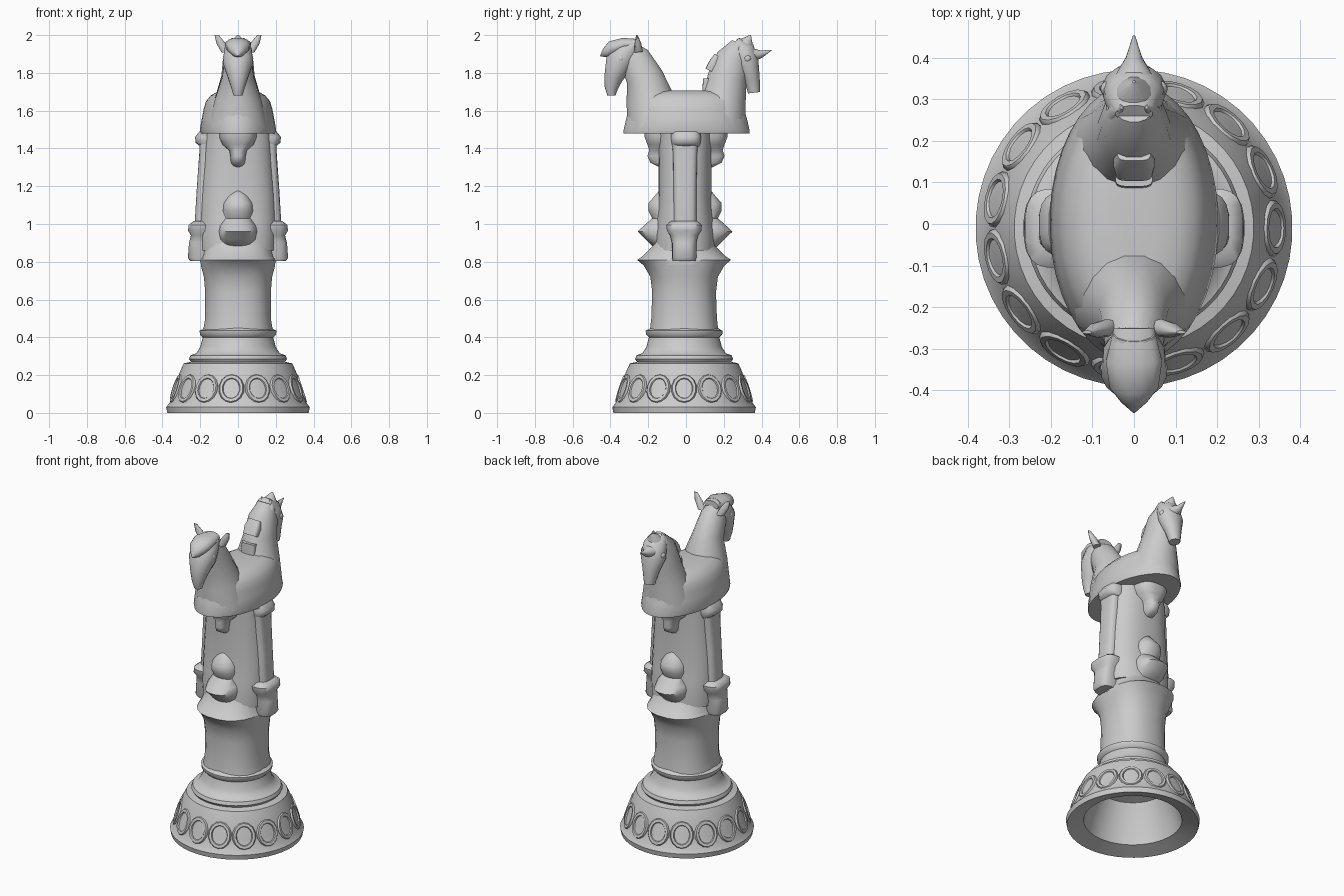
import bpy, bmesh, math
from mathutils import Vector, Matrix


def make_object(name, rings, cap=True, angle=50):
    """Skin a list of closed point rings into one mesh."""
    bm = bmesh.new()
    loops = [[bm.verts.new(p) for p in ring] for ring in rings]
    n = len(loops[0])
    for a, b in zip(loops, loops[1:]):
        for i in range(n):
            j = (i + 1) % n
            bm.faces.new((a[i], a[j], b[j], b[i]))
    if cap:
        bm.faces.new(loops[0][::-1])
        bm.faces.new(loops[-1])
    bmesh.ops.recalc_face_normals(bm, faces=bm.faces)
    me = bpy.data.meshes.new(name)
    bm.to_mesh(me)
    bm.free()
    ob = bpy.data.objects.new(name, me)
    bpy.context.collection.objects.link(ob)
    bpy.ops.object.select_all(action='DESELECT')
    bpy.context.view_layer.objects.active = ob
    ob.select_set(True)
    bpy.ops.object.shade_smooth_by_angle(angle=math.radians(angle))
    return ob


def oval(n, power):
    """Unit superellipse; a higher power is boxier."""
    pts = []
    for i in range(n):
        t = 2 * math.pi * (i + 0.5) / n
        c, s = math.cos(t), math.sin(t)
        pts.append((math.copysign(abs(c) ** (2 / power), c),
                    math.copysign(abs(s) ** (2 / power), s)))
    return pts


def stack(name, sections, power=2, n=32, cx=0, cy=0, angle=50):
    """Horizontal oval sections: (z, half x, half y)."""
    return make_object(name, [[(cx + u * rx, cy + v * ry, z) for u, v in oval(n, power)]
                              for z, rx, ry in sections], angle=angle)


def limb(name, path, x=0.0, lean=0.0, n=16, power=2):
    """Oval sections along a path in the yz plane: (y, z, half depth, half width)."""
    rings = []
    for i, (y, z, d, w) in enumerate(path):
        a, b = path[max(i - 1, 0)], path[min(i + 1, len(path) - 1)]
        t = Vector((0, b[0] - a[0], b[1] - a[1])).normalized()
        nrm = Vector((0, -t.z, t.y))
        c = Vector((x + lean * i, y, z))
        rings.append([c + Vector((u * w, 0, 0)) + nrm * (v * d) for u, v in oval(n, power)])
    return make_object(name, rings)


# hollow bell-shaped base
base_profile = [(0.05, 0.30), (0.20, 0.26), (0.25, 0.14), (0.28, 0.03), (0.375, 0.0),
                (0.381, 0.03), (0.362, 0.055), (0.345, 0.11), (0.322, 0.18), (0.305, 0.225),
                (0.288, 0.262), (0.25, 0.27), (0.26, 0.285), (0.252, 0.305), (0.222, 0.315),
                (0.20, 0.35), (0.187, 0.40), (0.202, 0.415), (0.204, 0.435), (0.185, 0.445), (0.17, 0.46)]
stack("base", [(z, r, r) for r, z in base_profile], n=48, cy=-0.01, angle=40)

# shallow raised oval rings around the base
for i in range(15):
    a = 2 * math.pi * i / 15
    bpy.ops.mesh.primitive_torus_add(major_segments=14, minor_segments=6,
                                     major_radius=0.055, minor_radius=0.014)
    ring = bpy.context.object
    ring.name = "base_ring_ornament"
    ring.matrix_world = (Matrix.Translation((0, -0.01, 0)) @ Matrix.Rotation(a, 4, 'Z')
                         @ Matrix.Translation((0.332, 0, 0.127))
                         @ Matrix.Rotation(math.radians(72), 4, 'Y')
                         @ Matrix.Diagonal((1.2, 1, 0.9, 1)))
    bpy.ops.object.shade_smooth_by_angle(angle=math.radians(60))

# lower shaft flaring into a ledge, then the upper shaft
stack("lower_shaft", [(0.44, 0.185, 0.182), (0.50, 0.175, 0.175), (0.64, 0.175, 0.17),
                      (0.72, 0.182, 0.18), (0.78, 0.198, 0.215), (0.81, 0.20, 0.25),
                      (0.83, 0.19, 0.22), (0.88, 0.18, 0.17), (0.92, 0.18, 0.15)],
      power=2.35, n=24, cy=-0.01, angle=35)
stack("upper_shaft", [(0.86, 0.20, 0.16), (0.95, 0.205, 0.16), (1.02, 0.205, 0.15),
                      (1.15, 0.20, 0.14), (1.35, 0.185, 0.14), (1.50, 0.18, 0.145)],
      power=2.4, n=32, cy=-0.005)

for side in (-1, 1):
    # pilaster, volute and capital on the left and right
    limb_x = side * 0.15
    stack("side_pilaster", [(0.80, 0.05, 0.05), (0.90, 0.075, 0.06), (1.0, 0.08, 0.062),
                            (1.2, 0.068, 0.062), (1.38, 0.055, 0.065), (1.48, 0.055, 0.075)],
          power=4, n=20, cx=limb_x, cy=-0.005)
    stack("side_volute", [(0.805, 0.065, 0.06), (0.82, 0.076, 0.065), (0.90, 0.07, 0.065),
                          (0.94, 0.06, 0.075), (0.965, 0.075, 0.092), (0.995, 0.072, 0.095),
                          (1.015, 0.045, 0.07)],
          power=3, n=20, cx=side * 0.19, cy=-0.01)
    stack("side_capital", [(1.41, 0.05, 0.07), (1.43, 0.075, 0.078), (1.46, 0.078, 0.08),
                           (1.49, 0.055, 0.075)], power=3, n=20, cx=limb_x)
    # carved boss and bracket on the front and back
    stack("shaft_boss", [(0.87, 0.07, 0.06), (0.92, 0.10, 0.11), (0.96, 0.105, 0.153),
                         (0.99, 0.10, 0.12), (1.03, 0.075, 0.075), (1.07, 0.085, 0.095),
                         (1.11, 0.08, 0.095), (1.15, 0.055, 0.06), (1.18, 0.02, 0.035)],
          power=2.3, n=20, cy=side * 0.1 - 0.005, angle=50)
    stack("shaft_bracket", [(1.30, 0.025, 0.04), (1.325, 0.04, 0.09), (1.36, 0.042, 0.105),
                            (1.39, 0.05, 0.095), (1.42, 0.085, 0.105), (1.46, 0.10, 0.12),
                            (1.49, 0.10, 0.12)],
          power=2.8, n=20, cy=side * 0.1)

# shared oval body under both heads
stack("saddle_body", [(1.48, 0.197, 0.335), (1.495, 0.203, 0.335), (1.56, 0.192, 0.32),
                      (1.61, 0.182, 0.305), (1.65, 0.17, 0.30), (1.68, 0.145, 0.275),
                      (1.70, 0.11, 0.23), (1.708, 0.05, 0.15)], n=40, cy=0.003, angle=45)

# front horse
limb("front_neck", [(-0.17, 1.52, 0.14, 0.16), (-0.19, 1.66, 0.13, 0.125),
                    (-0.22, 1.78, 0.10, 0.085), (-0.275, 1.88, 0.085, 0.072),
                    (-0.31, 1.94, 0.045, 0.05)])
limb("front_head", [(-0.265, 1.965, 0.025, 0.05), (-0.31, 1.92, 0.075, 0.075),
                    (-0.355, 1.85, 0.075, 0.08), (-0.385, 1.77, 0.05, 0.052),
                    (-0.395, 1.72, 0.036, 0.036), (-0.395, 1.68, 0.022, 0.024)])
limb("front_forelock", [(-0.25, 1.955, 0.025, 0.05), (-0.33, 1.952, 0.035, 0.07),
                        (-0.39, 1.93, 0.042, 0.06), (-0.425, 1.905, 0.028, 0.032),
                        (-0.453, 1.89, 0.003, 0.003)], n=12)

# back horse
limb("back_neck", [(0.17, 1.52, 0.15, 0.16), (0.20, 1.66, 0.12, 0.125),
                   (0.22, 1.78, 0.105, 0.09), (0.25, 1.88, 0.09, 0.08),
                   (0.285, 1.955, 0.045, 0.05)])
limb("back_head", [(0.265, 1.97, 0.025, 0.045), (0.30, 1.92, 0.065, 0.07),
                   (0.325, 1.85, 0.062, 0.078), (0.347, 1.77, 0.045, 0.05),
                   (0.357, 1.72, 0.036, 0.038), (0.36, 1.695, 0.033, 0.032)])
limb("back_forelock", [(0.31, 1.90, 0.045, 0.06), (0.36, 1.895, 0.035, 0.045),
                       (0.40, 1.90, 0.02, 0.02), (0.452, 1.92, 0.002, 0.003)], n=12)
limb("back_crest", [(0.29, 1.90, 0.07, 0.07), (0.32, 1.96, 0.04, 0.04),
                    (0.342, 2.0, 0.003, 0.004)], n=12)
limb("back_mane_upper", [(0.13, 1.81, 0.03, 0.045), (0.15, 1.85, 0.03, 0.05),
                         (0.175, 1.885, 0.028, 0.04)], power=4)
limb("back_mane_lower", [(0.11, 1.68, 0.025, 0.045), (0.115, 1.77, 0.025, 0.045)], power=4)

# ears and eyes, mirrored left and right
for side in (-1, 1):
    limb("front_ear", [(-0.25, 1.91, 0.022, 0.024), (-0.255, 1.955, 0.018, 0.026),
                       (-0.26, 2.0, 0.004, 0.012)], x=side * 0.065, lean=side * 0.024, n=10)
    limb("back_ear", [(0.26, 1.90, 0.03, 0.02), (0.275, 1.95, 0.022, 0.018),
                      (0.28, 1.985, 0.004, 0.004)], x=side * 0.05, lean=side * -0.01, n=10)
    for name, y in (("front_eye", -0.345), ("back_eye", 0.325)):
        bpy.ops.mesh.primitive_uv_sphere_add(segments=12, ring_count=8, radius=0.02,
                                             location=(side * 0.061, y, 1.875))
        bpy.context.object.name = name
        bpy.ops.object.shade_smooth_by_angle(angle=math.radians(60))
